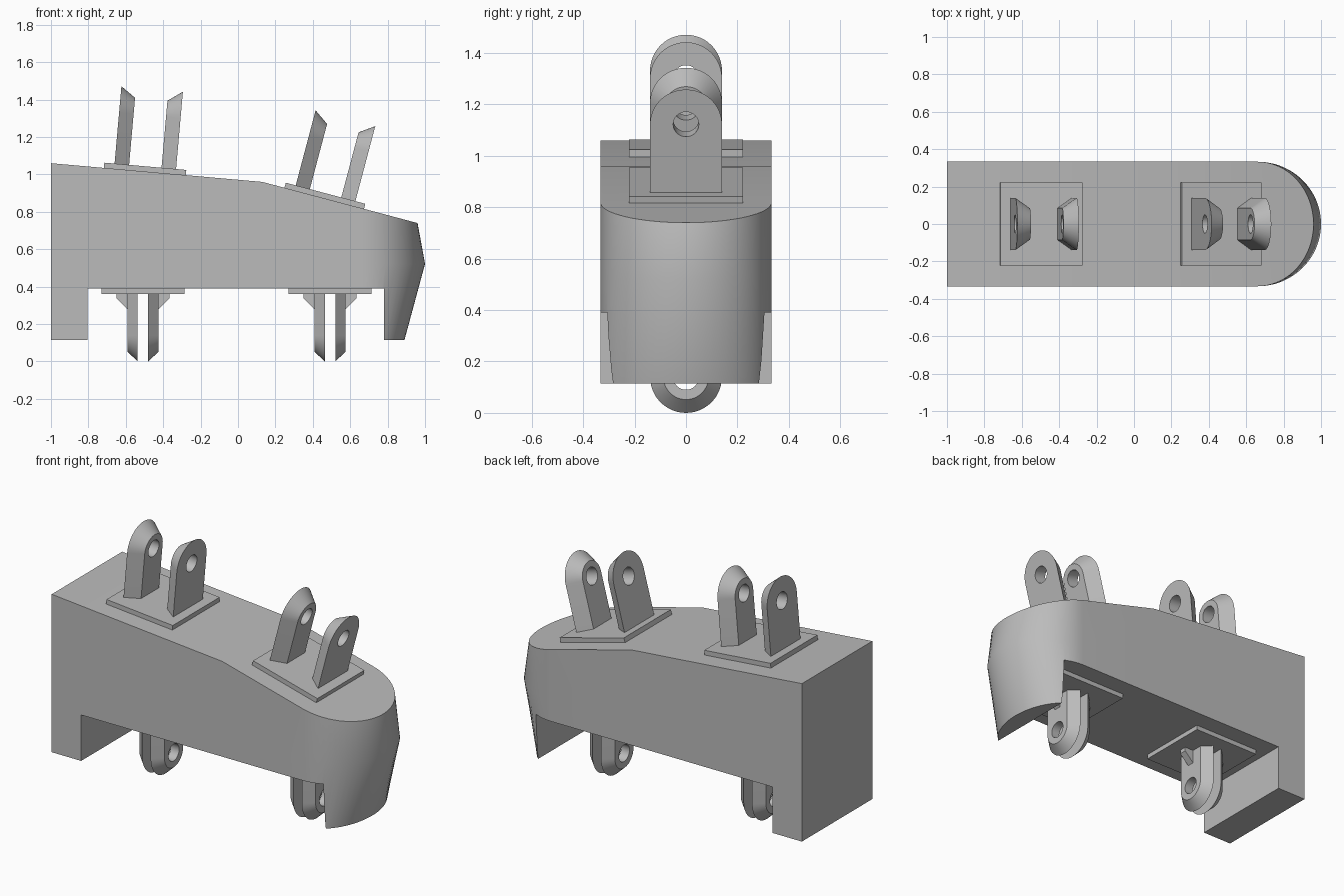
import bpy
import bmesh
from math import sin, cos, pi, atan2, radians
from mathutils import Matrix

cube = bpy.data.objects.get("Cube")
if cube:
    bpy.data.objects.remove(cube, do_unlink=True)

grey = bpy.data.materials.new("plain_grey")
grey.use_nodes = True
grey.diffuse_color = (0.5, 0.5, 0.5, 1)
grey.node_tree.nodes["Principled BSDF"].inputs["Base Color"].default_value = (0.5, 0.5, 0.5, 1)


def make_object(name, bm, matrix=Matrix()):
    bmesh.ops.transform(bm, matrix=matrix, verts=bm.verts)
    bmesh.ops.recalc_face_normals(bm, faces=bm.faces)
    mesh = bpy.data.meshes.new(name)
    bm.to_mesh(mesh)
    bm.free()
    mesh.materials.append(grey)
    obj = bpy.data.objects.new(name, mesh)
    bpy.context.collection.objects.link(obj)
    return obj


def loft(rings):
    """Skin a stack of closed rings; the end caps are left open."""
    bm = bmesh.new()
    loops = [[bm.verts.new(p) for p in ring] for ring in rings]
    for a, b in zip(loops, loops[1:]):
        for i in range(len(a)):
            j = (i + 1) % len(a)
            bm.faces.new((a[i], a[j], b[j], b[i]))
    return bm, loops


def box(name, x0, x1, half_y, z0, z1, matrix=Matrix()):
    bm, loops = loft([[(x0, -half_y, z), (x1, -half_y, z), (x1, half_y, z), (x0, half_y, z)]
                      for z in (z0, z1)])
    for loop in (loops[0], loops[-1]):
        bm.faces.new(loop)
    return make_object(name, bm, matrix)


def cut(obj, cutter):
    cutter.hide_render = True
    mod = obj.modifiers.new("cut", "BOOLEAN")
    mod.operation = "DIFFERENCE"
    mod.solver = "EXACT"
    mod.object = cutter
    bpy.context.view_layer.objects.active = obj
    bpy.ops.object.modifier_apply(modifier=mod.name)
    bpy.data.objects.remove(cutter, do_unlink=True)


def smooth(obj):
    bpy.ops.object.select_all(action="DESELECT")
    obj.select_set(True)
    bpy.context.view_layer.objects.active = obj
    bpy.ops.object.shade_smooth_by_angle(angle=radians(30))


# Body: sloped roof, rounded nose, notch underneath
HALF, BEND, NOSE = 0.333, 0.13, 0.66
REAR_SLOPE, FRONT_SLOPE = -0.1 / 1.13, -0.22 / 0.83


def roof(x):
    return 0.96 + (x - BEND) * (REAR_SLOPE if x < BEND else FRONT_SLOPE)


def body_ring(reach, height):
    pts = [(-1, -HALF), (BEND, -HALF)]
    for i in range(33):
        t = -pi / 2 + pi * i / 32
        pts.append((NOSE + reach * cos(t), HALF * sin(t)))
    pts += [(BEND, HALF), (-1, HALF)]
    return [(x, y, height(x)) for x, y in pts]


bm, loops = loft([body_ring(0.23, lambda x: 0.115),
                  body_ring(0.34, lambda x: 0.522),
                  body_ring(0.30, roof)])
bm.faces.new(loops[0])
top = loops[-1]
bm.faces.new((top[0], top[1], top[-2], top[-1]))
bm.faces.new(top[1:-1])
body = make_object("body", bm)
cut(body, box("notch_cutter", -0.805, 0.78, 0.5, -0.2, 0.39))
smooth(body)


# Lugs: rounded tongue, tapered toward one face, with a pin hole
def tongue(u, radius, centre):
    pts = [(u, -radius, 0.02)]
    for i in range(25):
        t = pi * i / 24
        pts.append((u, -radius * cos(t), centre + radius * sin(t)))
    return pts + [(u, radius, 0.02)]


def lug(name, tall_u, short_u, height, taper, matrix):
    centre = height - 0.14
    bm, loops = loft([tongue(tall_u, 0.14, centre), tongue(short_u, 0.14 - taper, centre)])
    for loop in loops:
        bm.faces.new(loop)
    obj = make_object(name, bm, matrix)
    hole = bmesh.new()
    bmesh.ops.create_cone(hole, cap_ends=True, segments=32, radius1=0.05, radius2=0.05, depth=0.2)
    place = Matrix.Translation(((tall_u + short_u) / 2, 0, centre)) @ Matrix.Rotation(pi / 2, 4, "Y")
    cut(obj, make_object("hole_cutter", hole, matrix @ place))
    smooth(obj)


# Upper brackets follow the roof slope
for label, x, slope in (("rear", -0.498, REAR_SLOPE), ("front", 0.461, FRONT_SLOPE)):
    m = Matrix.Translation((x, 0, roof(x))) @ Matrix.Rotation(-atan2(slope, 1), 4, "Y")
    box(f"{label}_upper_plate", -0.22, 0.22, 0.222, -0.004, 0.028, m)
    for side, s in (("back", -1), ("fore", 1)):
        lug(f"{label}_upper_{side}_lug", s * 0.165, s * 0.087, 0.443, 0.055, m)

# Lower brackets hang under the body, each lug braced by a gusset
for label, x in (("rear", -0.508), ("front", 0.492)):
    m = Matrix.Translation((x, 0, 0.39)) @ Matrix.Rotation(pi, 4, "X")
    box(f"{label}_lower_plate", -0.222, 0.222, 0.222, -0.004, 0.028, m)
    for side, s in (("back", -1), ("fore", 1)):
        lug(f"{label}_lower_{side}_lug", s * 0.028, s * 0.083, 0.39, 0.052, m)
        profile = [(0.07, 0.02), (0.142, 0.02), (0.142, 0.052), (0.083, 0.11), (0.07, 0.11)]
        bm, loops = loft([[(s * u, y, w) for u, w in profile] for y in (-0.022, 0.022)])
        for loop in loops:
            bm.faces.new(loop)
        make_object(f"{label}_lower_{side}_gusset", bm, m)
